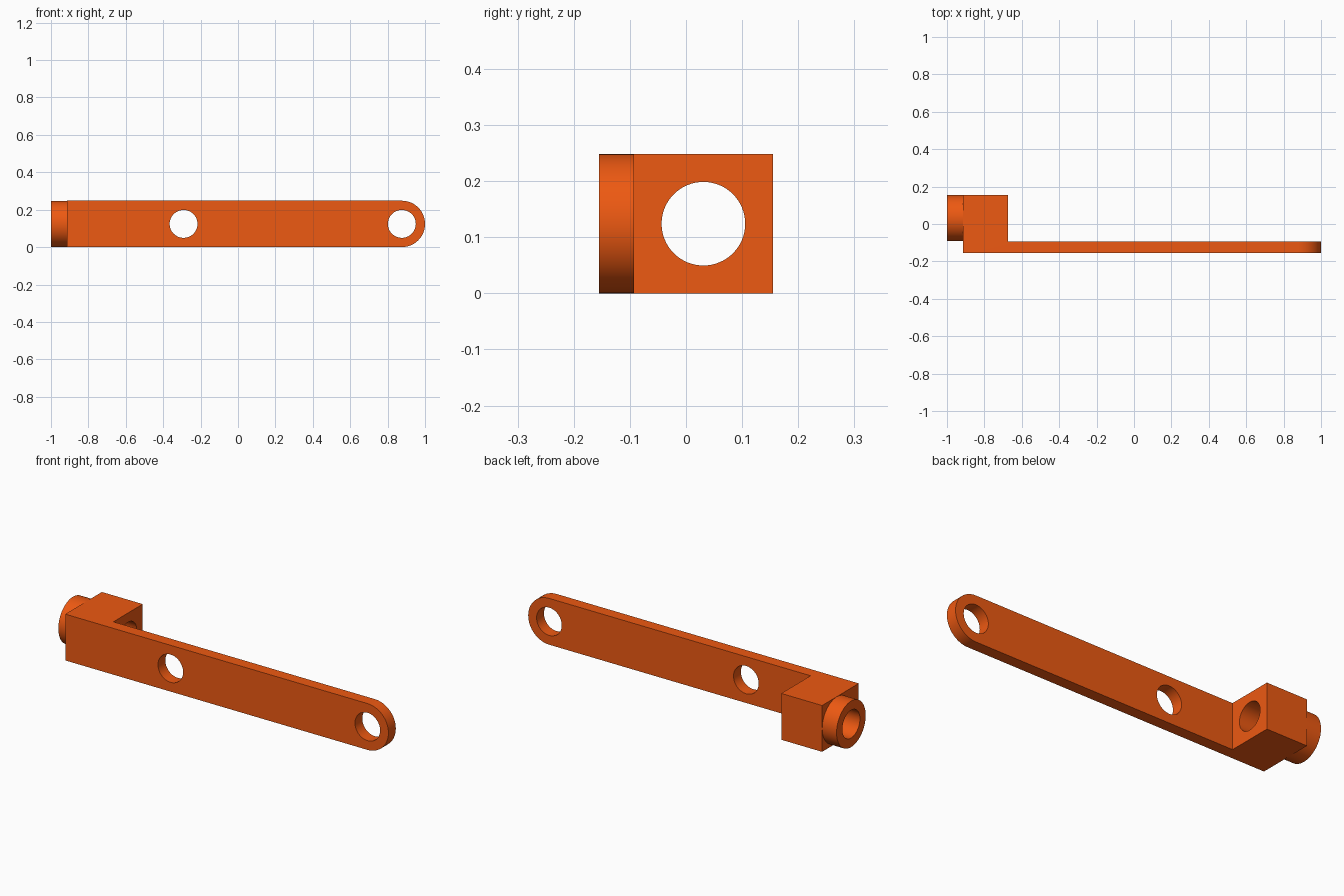
import bpy, bmesh
from math import pi, sin, cos, radians
from mathutils import Matrix

if "Cube" in bpy.data.objects:
    bpy.data.objects.remove(bpy.data.objects["Cube"])

H = 0.248            # height of the bar
R = H / 2            # radius of the rounded end and boss
HOLE = 0.0745        # radius of every hole
Y0, Y1, Y2 = -0.155, -0.093, 0.155   # plate front, plate back, block back
X0, X1 = -0.915, -0.673              # block ends
YB = (Y1 + Y2) / 2                   # bore axis
XE = 1 - R                           # centre of rounded end


def finish(bm, name):
    bmesh.ops.recalc_face_normals(bm, faces=bm.faces)
    me = bpy.data.meshes.new(name)
    bm.to_mesh(me)
    bm.free()
    ob = bpy.data.objects.new(name, me)
    bpy.context.collection.objects.link(ob)
    return ob


def prism(name, pts, y0, y1):
    """Extrude an (x, z) outline along y."""
    bm = bmesh.new()
    face = bm.faces.new([bm.verts.new((x, y0, z)) for x, z in pts])
    ext = bmesh.ops.extrude_face_region(bm, geom=[face])
    verts = [g for g in ext["geom"] if isinstance(g, bmesh.types.BMVert)]
    bmesh.ops.translate(bm, verts=verts, vec=(0, y1 - y0, 0))
    return finish(bm, name)


def cylinder(name, centre, axis, radius, depth):
    bm = bmesh.new()
    turn = Matrix.Rotation(pi / 2, 4, "Y" if axis == "X" else "X")
    bmesh.ops.create_cone(bm, cap_ends=True, segments=64, radius1=radius,
                          radius2=radius, depth=depth,
                          matrix=Matrix.Translation(centre) @ turn)
    return finish(bm, name)


def combine(target, tool, operation):
    mod = target.modifiers.new(operation.lower(), "BOOLEAN")
    mod.operation, mod.solver, mod.object = operation, "EXACT", tool
    bpy.context.view_layer.objects.active = target
    bpy.ops.object.modifier_apply(modifier=mod.name)
    bpy.data.objects.remove(tool)


# Flat arm with one rounded end
arc = [(XE + R * cos(a), R + R * sin(a))
       for a in (-pi / 2 + pi * i / 32 for i in range(33))]
arm = prism("lever_arm", [(X0, H), (X0, 0)] + arc, Y0, Y1)

# Square block behind the arm, and round boss on its end
block = prism("block", [(X0, 0), (X1, 0), (X1, H), (X0, H)], Y1, Y2)
combine(arm, block, "UNION")
boss = cylinder("boss", ((-1 + X0 + 0.03) / 2, YB, R), "X", R - 0.0008, X0 + 0.03 + 1)
combine(arm, boss, "UNION")

# Two holes through the arm, one bore through boss and block
for x in (-0.291, XE):
    combine(arm, cylinder("hole", (x, (Y0 + Y1) / 2, R), "Y", HOLE, 0.12), "DIFFERENCE")
combine(arm, cylinder("bore", (-0.84, YB, R), "X", HOLE, 0.5), "DIFFERENCE")

# Orange finish
mat = bpy.data.materials.new("orange")
mat.diffuse_color = (0.85, 0.1, 0.006, 1)
mat.use_nodes = True
mat.node_tree.nodes["Principled BSDF"].inputs["Base Color"].default_value = mat.diffuse_color
arm.data.materials.clear()
arm.data.materials.append(mat)
bpy.ops.object.select_all(action="DESELECT")
arm.select_set(True)
bpy.context.view_layer.objects.active = arm
bpy.ops.object.shade_smooth_by_angle(angle=radians(30))
